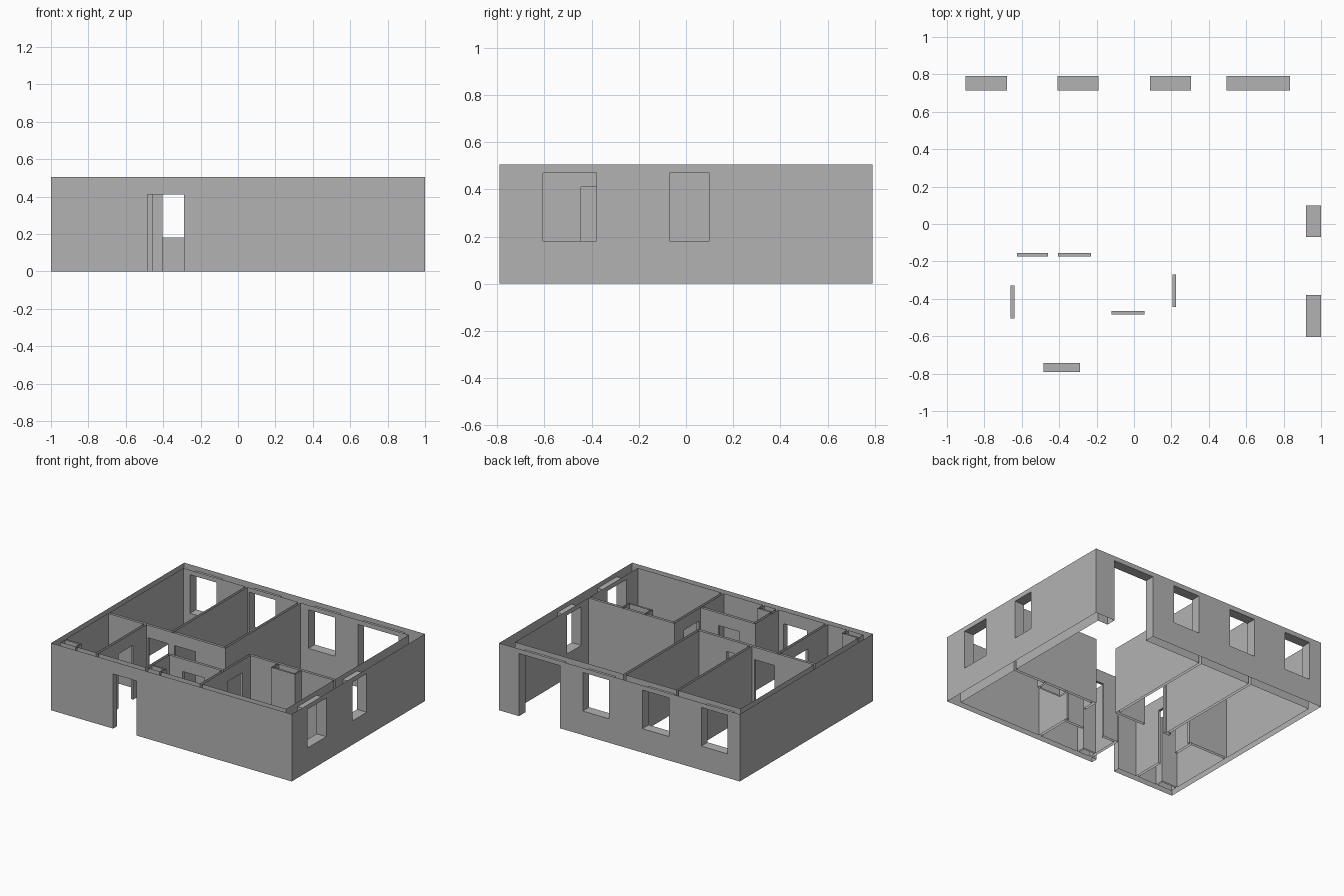
import bpy
import bmesh

if "Cube" in bpy.data.objects:
    bpy.data.objects.remove(bpy.data.objects["Cube"], do_unlink=True)

W, D, H = 1.0, 0.79, 0.505          # half width, half depth, wall height
IN_L, IN_R, IN_F, IN_B = -0.955, 0.92, -0.742, 0.715   # inner faces of the shell
DOOR, SILL, HEAD = 0.41, 0.18, 0.47
T = 0.02                            # partition thickness

grey = bpy.data.materials.new("wall_grey")
grey.use_nodes = True
grey.diffuse_color = (0.45, 0.45, 0.45, 1)
bsdf = next(n for n in grey.node_tree.nodes if n.type == 'BSDF_PRINCIPLED')
bsdf.inputs["Base Color"].default_value = grey.diffuse_color


def along_x(y, x0, x1):
    return (x0, x1, y - T / 2, y + T / 2)


def along_y(x, y0, y1):
    return (x - T / 2, x + T / 2, y0, y1)


def shaft(x0, x1, y0, y1, sides):
    """Thin duct walls on the given free sides of a rectangle."""
    t = 0.012
    walls = {"left": (x0, x0 + t, y0, y1), "right": (x1 - t, x1, y0, y1),
             "front": (x0, x1, y0, y0 + t), "back": (x0, x1, y1 - t, y1)}
    return [walls[s] for s in sides]


# Plan rectangles (x0, x1, y0, y1) for each part
MID = -0.165
parts = {
    "outer_walls": [(-W, W, -D, IN_F), (-W, W, IN_B, D),
                    (-W, IN_L, -D, D), (IN_R, W, -D, D)],
    "partition_walls": [
        along_x(MID, IN_L, 0.02), along_x(MID, 0.205, IN_R),
        along_y(-0.43, MID, IN_B), along_y(0.01, MID - T / 2, IN_B),
        along_y(-0.65, IN_F, MID), along_y(0.215, IN_F, MID),
        along_x(-0.475, -0.25, 0.215), along_y(-0.24, IN_F, -0.465)],
    "duct_shafts": (shaft(0.45, 0.65, -0.25, MID, ("left", "right", "front"))
                    + shaft(-0.23, -0.12, IN_F, -0.68, ("right", "back"))
                    + shaft(IN_L, -0.82, IN_F, -0.68, ("right", "back"))),
}

# Openings (x0, x1, y0, y1, z0, z1)
openings = [(a, b, IN_B, D, SILL, HEAD)
            for a, b in ((-0.9, -0.68), (-0.41, -0.19), (0.085, 0.305))]
openings += [(IN_R, W, a, b, SILL, HEAD) for a, b in ((-0.605, -0.38), (-0.07, 0.1))]
openings += [(0.495, 0.835, IN_B, D, 0, HEAD), (-0.485, -0.29, -D, IN_F, 0, DOOR)]
openings += [along_x(MID, a, b) + (0, DOOR) for a, b in ((-0.625, -0.46), (-0.405, -0.23))]
openings += [along_x(-0.475, -0.12, 0.055) + (0, DOOR),
             along_y(-0.65, -0.505, -0.33) + (0, DOOR),
             along_y(0.215, -0.445, -0.27) + (0, DOOR)]

# Grid lines through every wall and opening edge
rects = [r for group in parts.values() for r in group] + [o[:4] for o in openings]
xs = sorted({round(v, 4) for r in rects for v in r[:2]})
ys = sorted({round(v, 4) for r in rects for v in r[2:]})
zs = [0, SILL, DOOR, HEAD, H]
grid = (xs, ys, zs)


def inside(p, box):
    return all(box[2 * i] < p[i] < box[2 * i + 1] for i in range(len(box) // 2))


def owner(cell):
    """Name of the part filling a grid cell, or None where it is empty."""
    if any(not 0 <= c < len(g) - 1 for c, g in zip(cell, grid)):
        return None
    p = [(g[c] + g[c + 1]) / 2 for c, g in zip(cell, grid)]
    if any(inside(p, o) for o in openings):
        return None
    return next((n for n, group in parts.items() if any(inside(p, r) for r in group)), None)


cells = {(i, j, k): owner((i, j, k)) for i in range(len(xs) - 1)
         for j in range(len(ys) - 1) for k in range(len(zs) - 1)}


def add_face(bm, cell, axis, side):
    u, v = (axis + 1) % 3, (axis + 2) % 3
    corners = []
    for du, dv in ((0, 0), (1, 0), (1, 1), (0, 1)):
        idx = list(cell)
        idx[axis] += side
        idx[u] += du
        idx[v] += dv
        corners.append(bm.verts.new([g[n] for g, n in zip(grid, idx)]))
    bm.faces.new(corners if side else corners[::-1])


# Skin each part; wall tops and bottoms stay open
for name in parts:
    bm = bmesh.new()
    for cell, part in cells.items():
        if part != name:
            continue
        for axis in range(3):
            for side in (0, 1):
                near = list(cell)
                near[axis] += 1 if side else -1
                open_end = axis == 2 and not 0 <= near[2] < len(zs) - 1
                if not open_end and cells.get(tuple(near)) is None:
                    add_face(bm, cell, axis, side)
    bmesh.ops.remove_doubles(bm, verts=bm.verts, dist=0.0005)
    bmesh.ops.dissolve_limit(bm, angle_limit=0.01, verts=bm.verts, edges=bm.edges)
    mesh = bpy.data.meshes.new(name)
    bm.to_mesh(mesh)
    bm.free()
    mesh.materials.append(grey)
    bpy.context.collection.objects.link(bpy.data.objects.new(name, mesh))
